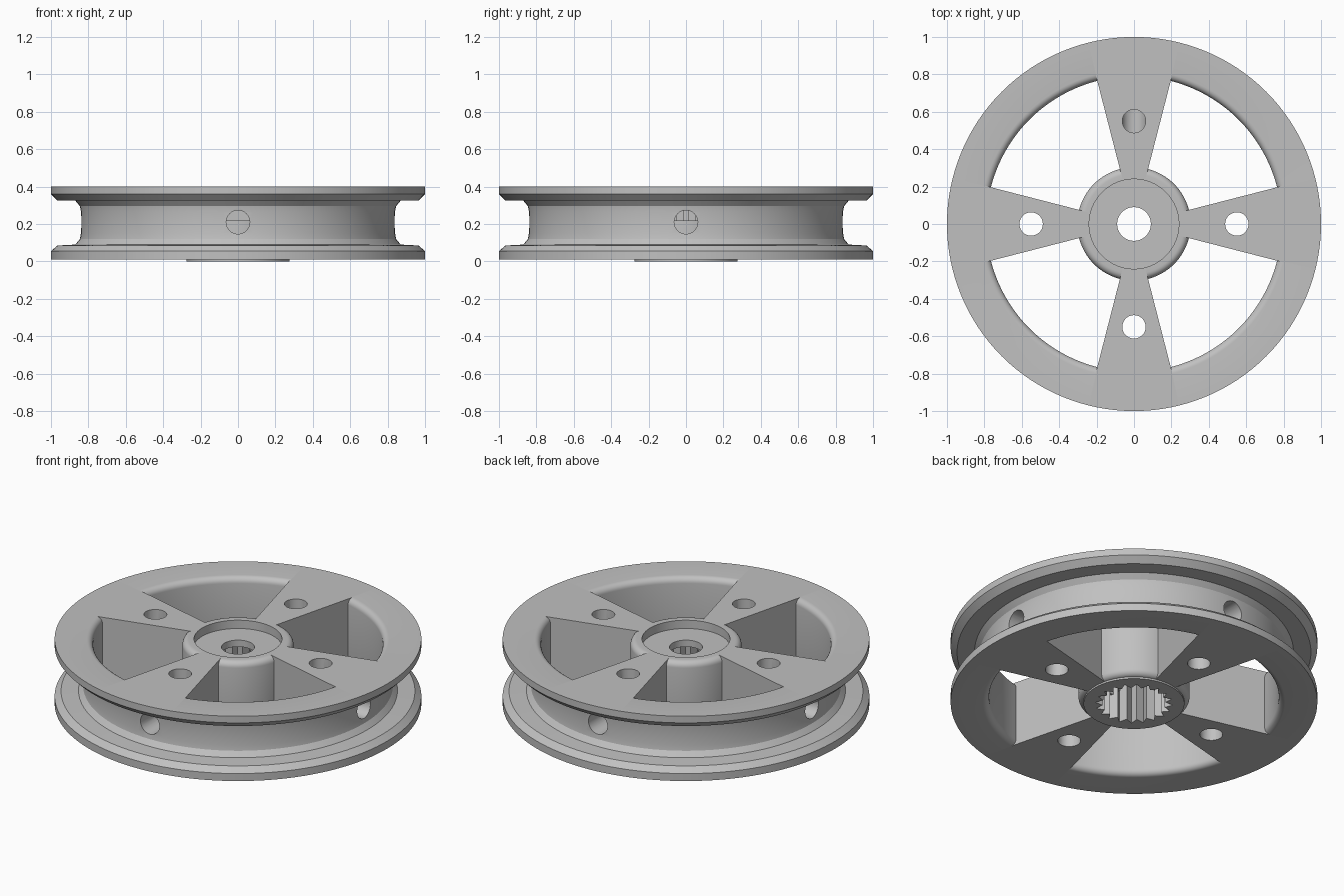
import bpy, bmesh, math
from mathutils import Matrix, Vector

cube = bpy.data.objects.get("Cube")
if cube:
    bpy.data.objects.remove(cube, do_unlink=True)

SEG = 128
BOTTOM, TOP = 0.01, 0.4

grey = bpy.data.materials.new("plain grey")
grey.use_nodes = True
colour = (0.53, 0.53, 0.53, 1)
grey.diffuse_color = colour
grey.node_tree.nodes["Principled BSDF"].inputs["Base Color"].default_value = colour


def make_object(name, bm):
    bmesh.ops.recalc_face_normals(bm, faces=bm.faces)
    mesh = bpy.data.meshes.new(name)
    bm.to_mesh(mesh)
    bm.free()
    mesh.materials.append(grey)
    obj = bpy.data.objects.new(name, mesh)
    bpy.context.collection.objects.link(obj)
    return obj


def prism(name, outline, z0, z1):
    """Extrude a flat outline of (x, y) points from z0 to z1."""
    bm = bmesh.new()
    face = bm.faces.new([bm.verts.new((x, y, z0)) for x, y in outline])
    new = bmesh.ops.extrude_face_region(bm, geom=[face])["geom"]
    verts = [v for v in new if isinstance(v, bmesh.types.BMVert)]
    bmesh.ops.translate(bm, vec=(0, 0, z1 - z0), verts=verts)
    return make_object(name, bm)


def circle(radius, count, cx=0, cy=0):
    steps = [math.tau * i / count for i in range(count)]
    return [(cx + radius * math.cos(a), cy + radius * math.sin(a)) for a in steps]


def sweep(name, profile, start, angle, steps):
    """Spin a closed (r, z) profile round the z axis; cap it if partial."""
    bm = bmesh.new()
    rings = []
    full = angle >= math.tau - 0.001
    for i in range(steps if full else steps + 1):
        a = start + angle * i / steps
        rings.append([bm.verts.new((r * math.cos(a), r * math.sin(a), z)) for r, z in profile])
    pairs = list(zip(rings, rings[1:] + (rings[:1] if full else [])))
    for one, two in pairs:
        for k in range(len(profile)):
            bm.faces.new((one[k - 1], one[k], two[k], two[k - 1]))
    if not full:
        bm.faces.new(rings[0])
        bm.faces.new(rings[-1])
    return make_object(name, bm)


def cut(obj, cutter):
    mod = obj.modifiers.new("cut", "BOOLEAN")
    mod.operation = "DIFFERENCE"
    mod.solver = "EXACT"
    mod.object = cutter
    cutter.hide_render = True
    bpy.context.view_layer.objects.active = obj
    bpy.ops.object.modifier_apply(modifier=mod.name)
    bpy.data.objects.remove(cutter, do_unlink=True)


# Grooved wheel body, with a narrow core hole that later cuts widen
rim_profile = [
    (0.05, BOTTOM), (1, BOTTOM), (1, 0.055), (0.965, 0.085), (0.87, 0.09), (0.845, 0.12),
    (0.84, 0.15), (0.84, 0.265), (0.845, 0.295), (0.87, 0.325), (0.965, 0.325),
    (1, 0.36), (1, TOP), (0.05, TOP)]
wheel = sweep("pulley_wheel", rim_profile, 0, math.tau, SEG)

# Four windows between the spokes, rounded over at rim and hub
FILLET, OUTER, INNER = 0.035, 0.79, 0.303
arc = [math.radians(15 * i) for i in range(7)]
flare = [(FILLET * (1 - math.cos(a)), FILLET * (1 - math.sin(a))) for a in arc]
upper = [(d, TOP - h) for d, h in reversed(flare)]
# offsets run from the bottom face to the top face
side = [(FILLET, BOTTOM - 0.1)]
side += [(FILLET * (1 - math.sin(a)), BOTTOM + FILLET * (1 - math.cos(a))) for a in arc]
side += [(FILLET * (1 - math.cos(a)), TOP - FILLET * (1 - math.sin(a))) for a in arc]
side += [(FILLET, TOP + 0.1)]
window = [(OUTER + d, z) for d, z in side] + [(INNER - d, z) for d, z in reversed(side)]
HALF_SPOKE = math.radians(14.4)
for i in range(4):
    cut(wheel, sweep("window_cutter", window, i * math.pi / 2 + HALF_SPOKE,
                     math.pi / 2 - 2 * HALF_SPOKE, 24))

# Hub: shallow recess on top, centre bore, insert pocket and splined cavity
TEETH = 20
spline = []
for i in range(TEETH * 2):
    a = math.pi * i / TEETH
    r = 0.212 if i % 2 == 0 else 0.172
    spline.append((r * math.cos(a), r * math.sin(a)))
cut(wheel, prism("recess_cutter", circle(0.24, 64), 0.35, 0.5))
cut(wheel, prism("bore_cutter", circle(0.09, 48), -0.1, 0.45))
cut(wheel, prism("pocket_cutter", circle(0.272, 64), -0.1, 0.22))
cut(wheel, prism("spline_cutter", spline, 0.1, 0.31))

# Vertical holes through the spokes
for i in range(4):
    a = i * math.pi / 2
    cut(wheel, prism("spoke_hole_cutter",
                     circle(0.0625, 40, 0.55 * math.cos(a), 0.55 * math.sin(a)), -0.1, 0.5))

# Radial holes from the groove into the hub
for i in range(4):
    drill = prism("radial_hole_cutter", circle(0.063, 40), 0.19, 0.95)
    drill.data.transform(Matrix.Translation((0, 0, 0.21))
                         @ Matrix.Rotation(i * math.pi / 2, 4, "Z")
                         @ Matrix.Rotation(math.pi / 2, 4, "Y"))
    cut(wheel, drill)

# Splined insert standing slightly proud of the underside
insert = prism("splined_insert", circle(0.275, 64), 0, 0.22)
cut(insert, prism("insert_spline_cutter", spline, -0.1, 0.5))

for obj in (wheel, insert):
    bpy.ops.object.select_all(action="DESELECT")
    obj.select_set(True)
    bpy.context.view_layer.objects.active = obj
    bpy.ops.object.shade_smooth_by_angle(angle=math.radians(28))
